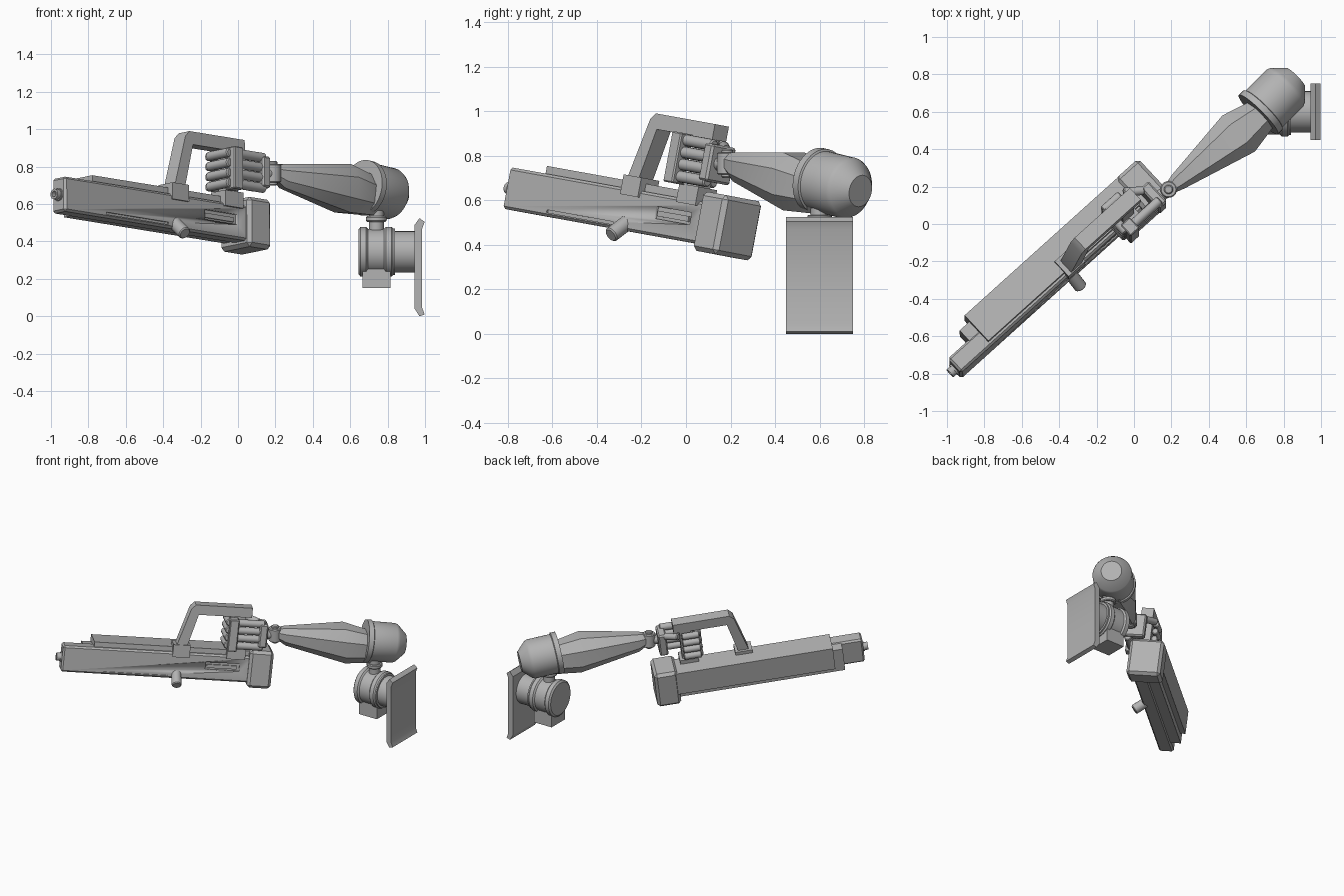
import bpy, bmesh, math
from math import radians, cos, sin, pi
from mathutils import Matrix, Vector

if "Cube" in bpy.data.objects:
    bpy.data.objects.remove(bpy.data.objects["Cube"])

grey = bpy.data.materials.new("plain_grey")
grey.use_nodes = True
GREY = (0.45, 0.45, 0.45, 1)
grey.diffuse_color = GREY
grey.node_tree.nodes["Principled BSDF"].inputs["Base Color"].default_value = GREY

# Tilted frame of the held weapon: x runs backwards, z up
GUN = (Matrix.Rotation(radians(42), 4, 'Z') @ Matrix.Rotation(radians(6.9), 4, 'Y')
       @ Matrix.Rotation(radians(-8), 4, 'X'))
WORLD = Matrix.Identity(4)


def finish(name, bm, frame=WORLD):
    bmesh.ops.recalc_face_normals(bm, faces=bm.faces)
    mesh = bpy.data.meshes.new(name)
    bm.to_mesh(mesh)
    bm.free()
    mesh.materials.append(grey)
    ob = bpy.data.objects.new(name, mesh)
    ob.matrix_world = frame
    bpy.context.collection.objects.link(ob)
    bpy.ops.object.select_all(action='DESELECT')
    ob.select_set(True)
    bpy.context.view_layer.objects.active = ob
    bpy.ops.object.shade_smooth_by_angle(angle=radians(32))
    return ob


def box(name, x, y, z, frame=GUN, bevel=0.0):
    bm = bmesh.new()
    bmesh.ops.create_cube(bm, size=1)
    for v in bm.verts:
        v.co = [(r[0] + r[1]) / 2 + c * (r[1] - r[0]) for r, c in zip((x, y, z), v.co)]
    if bevel:
        bmesh.ops.bevel(bm, geom=bm.edges[:], offset=bevel, segments=1, affect='EDGES')
    return finish(name, bm, frame)


def skin(bm, rings):
    for a, b in zip(rings, rings[1:]):
        for i in range(len(a)):
            j = (i + 1) % len(a)
            bm.faces.new((a[i], a[j], b[j], b[i]))
    bm.faces.new(rings[0])
    bm.faces.new(rings[-1])


def lathe(name, start, axis, profile, frame=WORLD, sides=32):
    """Turned solid: profile holds (distance along axis, radius)."""
    turn = Vector(axis).to_track_quat('Z', 'Y')
    bm = bmesh.new()
    rings = [[bm.verts.new(Vector(start) + turn @ Vector(
        (r * cos(2 * pi * i / sides), r * sin(2 * pi * i / sides), d)))
        for i in range(sides)] for d, r in profile]
    skin(bm, rings)
    return finish(name, bm, frame)


def rod(name, a, b, r, frame=GUN, sides=16):
    d = Vector(b) - Vector(a)
    c = min(r * 0.25, 0.006)
    return lathe(name, a, d, [(0, r - c), (c, r), (d.length - c, r), (d.length, r - c)], frame, sides)


def extrude(name, outline, place, lo, hi, frame=WORLD):
    bm = bmesh.new()
    skin(bm, [[bm.verts.new(place(p, q, w)) for p, q in outline] for w in (lo, hi)])
    return finish(name, bm, frame)


def cut(target, cutter):
    mod = target.modifiers.new("cut", 'BOOLEAN')
    mod.operation = 'DIFFERENCE'
    mod.solver = 'EXACT'
    mod.object = cutter
    bpy.context.view_layer.objects.active = target
    bpy.ops.object.modifier_apply(modifier=mod.name)
    bpy.data.objects.remove(cutter)


# Weapon body
receiver = box("receiver", (-1.30, 0.04), (-0.055, 0.05), (0.407, 0.596), bevel=0.012)
cut(receiver, box("slot_cutter", (-0.29, -0.05), (-0.1, -0.035), (0.485, 0.54)))
cut(receiver, box("groove_cutter", (-1.0, -0.55), (-0.1, -0.047), (0.425, 0.437)))
box("slot_bolt", (-0.28, -0.07), (-0.05, -0.03), (0.497, 0.522))
box("lower_housing", (-1.15, 0.04), (-0.04, 0.12), (0.415, 0.59))
box("upper_housing", (-1.08, 0.04), (-0.031, 0.157), (0.46, 0.631))
box("rear_stock", (0.012, 0.18), (-0.08, 0.16), (0.375, 0.645), bevel=0.02)
lathe("muzzle", (-1.29, -0.005, 0.502), (-1, 0, 0),
      [(0, 0.034), (0.02, 0.034), (0.02, 0.028), (0.045, 0.028), (0.045, 0.016), (0.02, 0.016)],
      GUN, 20)
rod("side_knob", (-0.487, -0.03, 0.445), (-0.487, -0.115, 0.375), 0.035)

# Carry handle and its mounts
extrude("carry_handle",
        [(-0.515, 0.62), (-0.43, 0.92), (-0.40, 0.95), (0.0, 0.95), (0.0, 0.88),
         (-0.375, 0.88), (-0.44, 0.62)],
        lambda p, q, w: (p, w, q), -0.06, 0.026, GUN)
box("front_mount", (-0.53, -0.41), (-0.066, 0.045), (0.565, 0.655))
box("rear_mount", (-0.15, -0.02), (-0.07, 0.045), (0.575, 0.66))
box("grip", (-0.12, -0.04), (-0.05, 0.02), (0.6, 0.9))

# Hand wrapped round the grip
box("knuckle_plate", (-0.165, -0.10), (-0.16, -0.08), (0.655, 0.885), bevel=0.006)
box("palm", (0.05, 0.11), (-0.15, 0.0), (0.69, 0.86), bevel=0.01)
for i in range(4):
    z = 0.69 + i * 0.055
    rod("finger_base_%d" % i, (-0.11, -0.118, z), (0.085, -0.118, z), 0.026)
    rod("finger_middle_%d" % i, (-0.165, -0.125, z), (-0.165, 0.045, z), 0.025)
    rod("finger_tip_%d" % i, (-0.175, 0.045, z), (-0.05, 0.045, z), 0.024)
rod("thumb", (0.06, -0.02, 0.84), (-0.03, 0.045, 0.86), 0.024)

# Wrist
rod("wrist_pivot", (0.185, 0.185, 0.715), (0.185, 0.185, 0.815), 0.045, WORLD, 24)
rod("wrist_link", (0.12, 0.135, 0.765), (0.26, 0.235, 0.76), 0.032, WORLD)
rod("wrist_pin", (0.185, 0.185, 0.70), (0.185, 0.185, 0.83), 0.025, WORLD)

# Forearm: chamfered sections of (distance, offset, height, width, depth)
ARM = Matrix.Rotation(radians(42), 4, 'Z')
SECTIONS = [(0.285, 0.012, 0.765, 0.075, 0.09), (0.33, 0.01, 0.75, 0.10, 0.13),
            (0.74, -0.015, 0.685, 0.26, 0.26), (0.93, -0.022, 0.645, 0.17, 0.21)]
CORNERS = [(1, 0.45), (0.5, 1), (-0.5, 1), (-1, 0.45),
           (-1, -0.45), (-0.5, -1), (0.5, -1), (1, -0.45)]
bm = bmesh.new()
skin(bm, [[bm.verts.new((s, t + a * w / 2, z + b * h / 2)) for a, b in CORNERS]
          for s, t, z, w, h in SECTIONS])
finish("forearm", bm, ARM)

# Elbow drum with flattened cone end
lathe("elbow_drum", (0.665, 0.585, 0.69), (0.70, 0.70, -0.17),
      [(0, 0.12), (0, 0.148), (0.035, 0.148), (0.04, 0.139), (0.205, 0.139),
       (0.225, 0.13), (0.285, 0.072)], sides=40)

# Shoulder joint on its sideways axis
rod("neck", (0.74, 0.6, 0.42), (0.74, 0.6, 0.58), 0.04, WORLD, 24)
rod("neck_collar", (0.74, 0.6, 0.505), (0.74, 0.6, 0.535), 0.055, WORLD, 24)
lathe("shoulder_drum", (0.645, 0.6, 0.345), (1, 0, 0),
      [(0, 0.12), (0.01, 0.133), (0.04, 0.133), (0.05, 0.122), (0.135, 0.122),
       (0.145, 0.133), (0.175, 0.133), (0.185, 0.125), (0.195, 0.125),
       (0.195, 0.11), (0.305, 0.11)], sides=40)
box("shoulder_foot", (0.665, 0.815), (0.52, 0.68), (0.15, 0.28), WORLD)

# Mounting plate with bent lips
extrude("mounting_plate",
        [(0.945, 0.04), (0.97, 0), (0.998, 0.01), (0.985, 0.045), (0.985, 0.47),
         (0.998, 0.505), (0.97, 0.525), (0.945, 0.49)],
        lambda p, q, w: (p, w, q), 0.45, 0.75)
